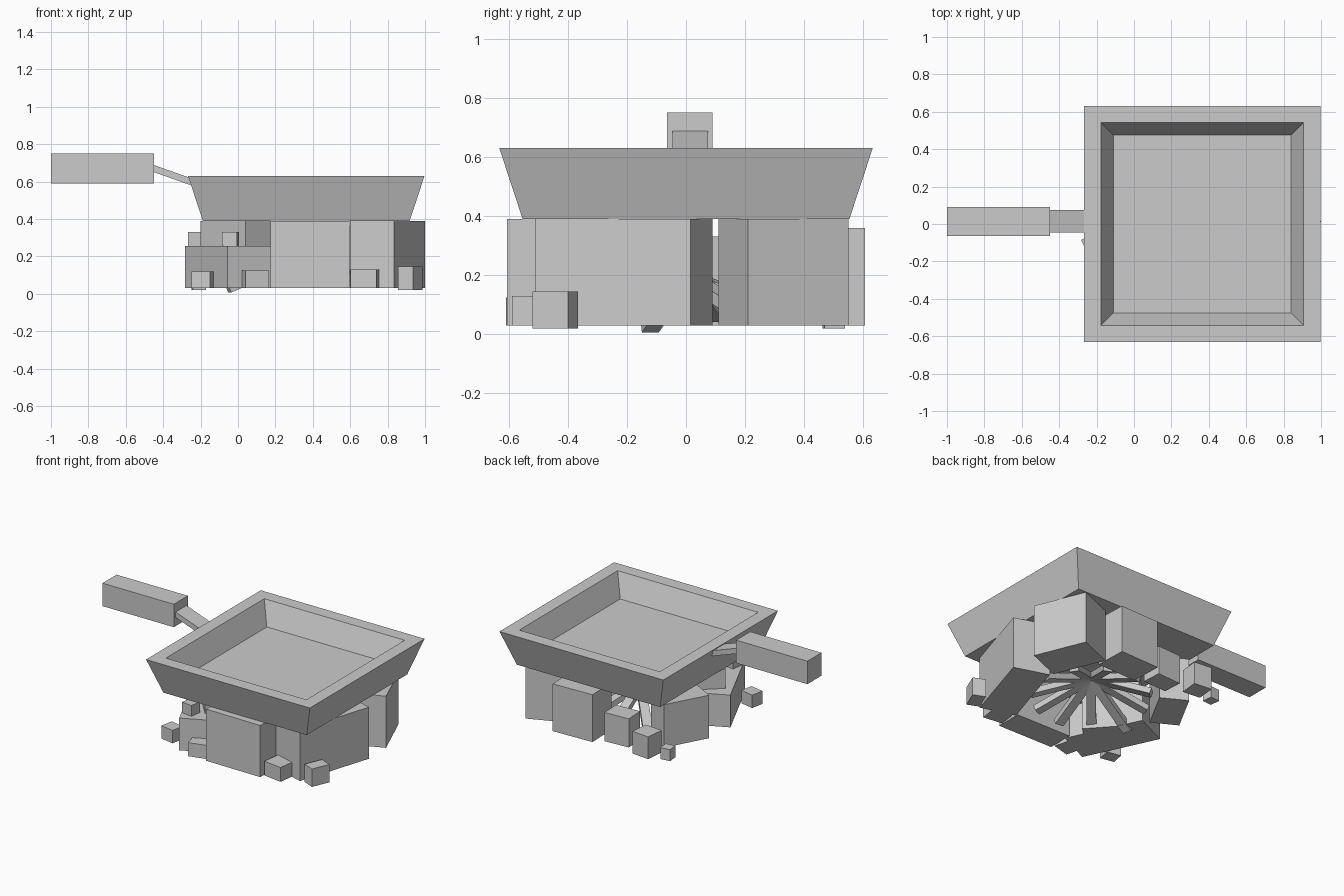
import bpy
import math
from mathutils import Vector, Matrix

cube = bpy.data.objects.get("Cube")
if cube:
    bpy.data.objects.remove(cube, do_unlink=True)

grey = bpy.data.materials.new("plain_grey")
grey.use_nodes = True
grey.diffuse_color = (0.6, 0.6, 0.6, 1)
grey.node_tree.nodes["Principled BSDF"].inputs["Base Color"].default_value = (0.6, 0.6, 0.6, 1)


def make(name, verts, faces):
    mesh = bpy.data.meshes.new(name)
    mesh.from_pydata([tuple(v) for v in verts], [], faces)
    mesh.materials.append(grey)
    obj = bpy.data.objects.new(name, mesh)
    bpy.context.collection.objects.link(obj)
    return obj


def loft(name, rings):
    """Join four-sided rings, listed from the bottom up, and cap both ends."""
    verts = [v for ring in rings for v in ring]
    faces = [(3, 2, 1, 0)]
    for r in range(0, 4 * (len(rings) - 1), 4):
        for i in range(4):
            j = (i + 1) % 4
            faces.append((r + i, r + j, r + j + 4, r + i + 4))
    last = 4 * (len(rings) - 1)
    faces.append(tuple(range(last, last + 4)))
    return make(name, verts, faces)


def square(half, z, cx):
    return [(cx + sx * half, sy * half, z) for sx, sy in ((-1, -1), (1, -1), (1, 1), (-1, 1))]


def block(name, a, b, depth, top, bottom=0.03):
    """Upright box with its outer wall running from a to b."""
    a, b = Vector(a), Vector(b)
    d = (b - a).normalized()
    inward = Vector((-d.y, d.x)) * depth
    base = (a, b, b + inward, a + inward)
    return loft(name, [[(p.x, p.y, z) for p in base] for z in (bottom, top)])


def pebble(name, x, y, sx, sy, turn, bottom, top):
    d = Vector((math.cos(turn), math.sin(turn)))
    n = Vector((-d.y, d.x))
    a = Vector((x, y)) - d * sx / 2 - n * sy / 2
    return block(name, a, a + d * sx, sy, top, bottom)


def beam(name, start, end, width, thick):
    """Flat bar between two points."""
    start, end = Vector(start), Vector(end)
    along = (end - start).normalized()
    side = along.cross(Vector((0, 0, 1))).normalized() * width / 2
    up = side.cross(along).normalized() * thick / 2
    return loft(name, [[p - side - up, p + side - up, p + side + up, p - side + up]
                       for p in (start, end)])


# Pan with a sunken floor
PAN_X = 0.365
loft("pan", [square(0.553, 0.39, PAN_X), square(0.632, 0.63, PAN_X),
             square(0.542, 0.63, PAN_X), square(0.475, 0.476, PAN_X)])

# Handle and its slanted arm
block("handle_grip", (-1.0, -0.065), (-0.45, -0.065), 0.155, 0.75, 0.59)
loft("handle_arm", [[(x, -0.045, z), (x, 0.075, z), (x, 0.075, z + 0.038), (x, -0.045, z + 0.038)]
                    for x, z in ((-0.46, 0.654), (-0.23, 0.572))])

# Ring of large stones
block("front_stone", (0.175, -0.6), (0.595, -0.605), 0.18, 0.39)
block("front_left_stone", (0.835, -0.51), (1.0, 0.015), 0.247, 0.39)
block("back_left_stone", (0.995, 0.21), (0.855, 0.55), 0.263, 0.39)
block("back_stone", (0.605, 0.605), (0.305, 0.595), 0.22, 0.36)
block("right_stone", (-0.114, 0.403), (-0.266, 0.124), 0.19, 0.33)
block("low_stone", (-0.283, -0.085), (-0.055, -0.57), 0.26, 0.255)
block("inner_stone", (-0.2, -0.15), (0.04, -0.42), 0.18, 0.39)
block("back_small_stone", (0.25, 0.54), (0.07, 0.53), 0.135, 0.23)
block("back_low_stone", (0.0, 0.59), (-0.13, 0.603), 0.13, 0.185)

# Loose pebbles around the ring
pebble("pebble_front", 0.68, -0.515, 0.14, 0.13, -0.14, 0.03, 0.13)
pebble("pebble_front_left", 0.92, -0.443, 0.13, 0.087, 1.17, 0.02, 0.145)
pebble("pebble_front_right", 0.09, -0.54, 0.13, 0.11, 0.26, 0.03, 0.125)
pebble("pebble_right", -0.19, -0.455, 0.1, 0.09, -0.2, 0.03, 0.12)
pebble("pebble_back", -0.21, 0.5, 0.07, 0.07, 0.1, 0.02, 0.1)
pebble("pebble_on_stone", -0.04, -0.46, 0.08, 0.08, -0.15, 0.255, 0.33)

# Firewood leaning in to the middle, one stick reaching the ground
HUB = Vector((0.35, 0, 0.2))
STICKS = 11
for i in range(STICKS):
    angle = math.radians(197) + math.tau * i / STICKS
    reach = 0.42 if i == 0 else 0.38
    foot = Vector((HUB.x + reach * math.cos(angle), reach * math.sin(angle), 0.025 if i == 0 else 0.06))
    beam("stick_%d" % (i + 1), foot, HUB, 0.06, 0.04)
